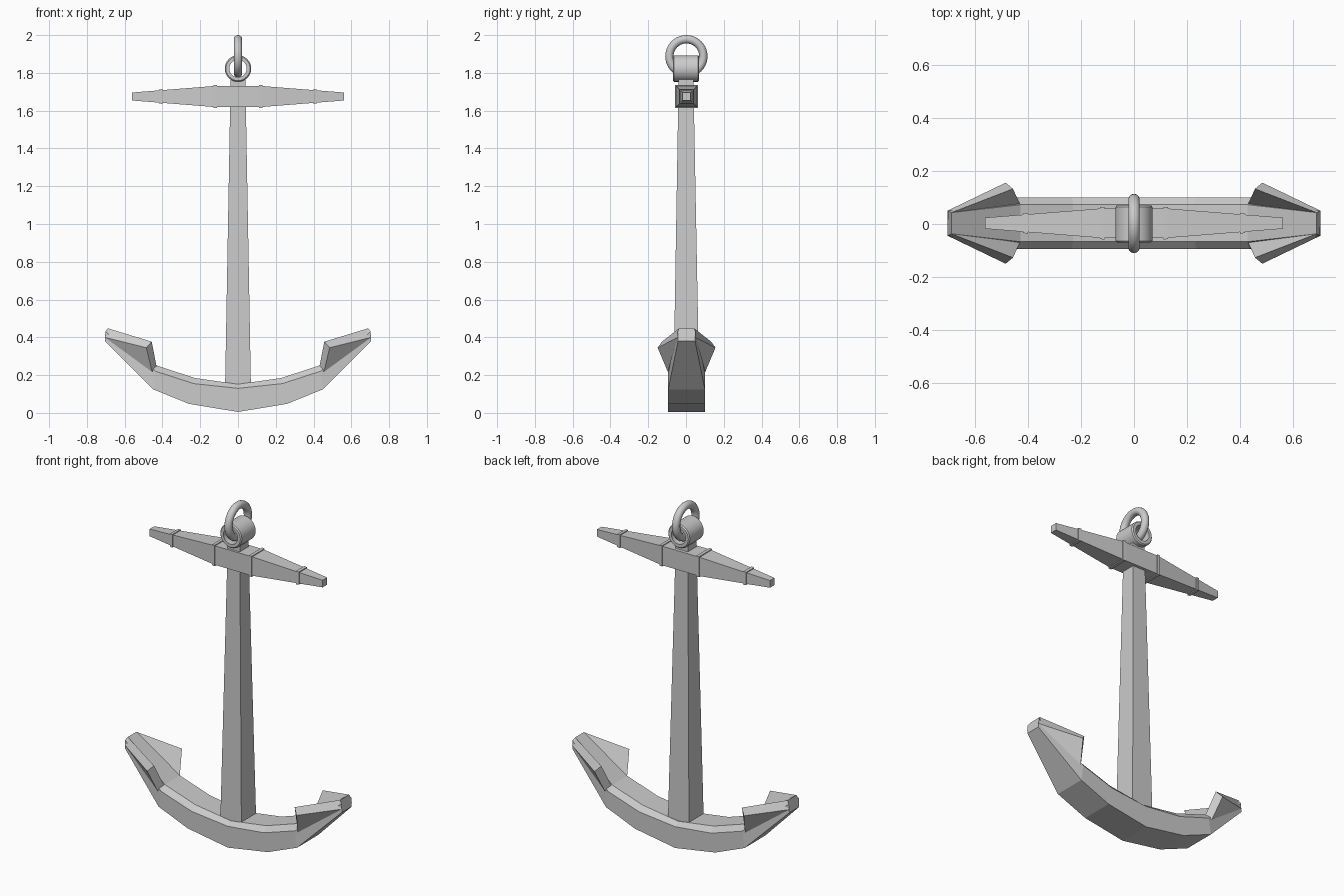
import bpy, bmesh, math
from mathutils import Vector

if "Cube" in bpy.data.objects:
    bpy.data.objects.remove(bpy.data.objects["Cube"])


def add_object(name, bm):
    bmesh.ops.recalc_face_normals(bm, faces=bm.faces)
    mesh = bpy.data.meshes.new(name)
    bm.to_mesh(mesh)
    bm.free()
    obj = bpy.data.objects.new(name, mesh)
    bpy.context.collection.objects.link(obj)
    return obj


def loft(name, rings):
    """Skin a list of equal-sized point rings and cap both ends."""
    bm = bmesh.new()
    rows = [[bm.verts.new(p) for p in ring] for ring in rings]
    n = len(rows[0])
    for a, b in zip(rows, rows[1:]):
        for i in range(n):
            j = (i + 1) % n
            bm.faces.new((a[i], a[j], b[j], b[i]))
    bm.faces.new(rows[0][::-1])
    bm.faces.new(rows[-1])
    return add_object(name, bm)


def smooth(obj):
    bpy.ops.object.select_all(action='DESELECT')
    obj.select_set(True)
    bpy.context.view_layer.objects.active = obj
    bpy.ops.object.shade_smooth_by_angle(angle=math.radians(35))


YC = 0.003

# Curved arms: each station is bottom, side and top (x, z, half width)
stations = [
    ((0.0, 0.005, 0.097), (0.0, 0.13, 0.097), (0.0, 0.152, 0.07)),
    ((0.26, 0.048, 0.097), (0.235, 0.155, 0.097), (0.23, 0.185, 0.07)),
    ((0.45, 0.125, 0.097), (0.435, 0.22, 0.097), (0.428, 0.25, 0.07)),
    ((0.705, 0.38, 0.045), (0.702, 0.43, 0.047), (0.69, 0.448, 0.04)),
]


def arm_ring(station, side):
    pts = [(side * x, YC - w, z) for x, z, w in station]
    return pts + [(side * x, YC + w, z) for x, z, w in reversed(station)]


loft("arms", [arm_ring(s, -1) for s in reversed(stations)]
     + [arm_ring(s, 1) for s in stations[1:]])

# Flukes: thick triangular plates flaring out from the arm edges
for sx, side_name in ((-1, "left"), (1, "right")):
    for sy, face_name in ((-1, "front"), (1, "back")):
        inner = [(0.43, 0.07, 0.24), (0.457, 0.13, 0.377), (0.69, 0.04, 0.448)]
        outer = [(0.455, 0.099, 0.217), (0.485, 0.153, 0.345), (0.705, 0.047, 0.40)]
        place = lambda pts: [(sx * x, YC + sy * y, z) for x, y, z in pts]
        loft(f"fluke_{side_name}_{face_name}", [place(inner), place(outer)])


def square(cx, cy, z, h):
    return [(cx - h, cy - h, z), (cx + h, cy - h, z), (cx + h, cy + h, z), (cx - h, cy + h, z)]


# Tapered shank
loft("shank", [square(0, 0.002, 0.10, 0.069), square(0, 0.0, 1.775, 0.039)])


# Tapered stock, with thin bands around it
def stock_half(x):
    x = abs(x)
    return 0.056 if x <= 0.12 else 0.056 - (x - 0.12) / 0.442 * 0.035


def stock_ring(x, grow=0.0):
    h = stock_half(x) + grow
    return [(x, YC - h, 1.675 - h), (x, YC + h, 1.675 - h),
            (x, YC + h, 1.675 + h), (x, YC - h, 1.675 + h)]


loft("stock", [stock_ring(x) for x in (-0.562, -0.12, 0.12, 0.562)])
for i, x in enumerate((-0.41, -0.12, 0.12, 0.41)):
    loft(f"stock_band_{i + 1}", [stock_ring(x - 0.009, 0.005), stock_ring(x + 0.009, 0.005)])

# Eye: a short tube running front to back
bm = bmesh.new()
profile = [(0.046, -0.07), (0.064, -0.07), (0.07, -0.064),
           (0.07, 0.064), (0.064, 0.07), (0.046, 0.07)]
N = 32
rows = []
for k in range(N):
    a = 2 * math.pi * k / N
    rows.append([bm.verts.new((r * math.cos(a), y, 1.823 + r * math.sin(a))) for r, y in profile])
for k in range(N):
    a, b = rows[k], rows[(k + 1) % N]
    for i in range(len(profile)):
        j = (i + 1) % len(profile)
        bm.faces.new((a[i], a[j], b[j], b[i]))
smooth(add_object("eye", bm))

# Ring through the eye
bpy.ops.mesh.primitive_torus_add(major_radius=0.09, minor_radius=0.022,
                                 major_segments=40, minor_segments=14,
                                 location=(0, 0.002, 1.888),
                                 rotation=(0, math.pi / 2, 0))
ring = bpy.context.object
ring.name = "ring"
smooth(ring)
